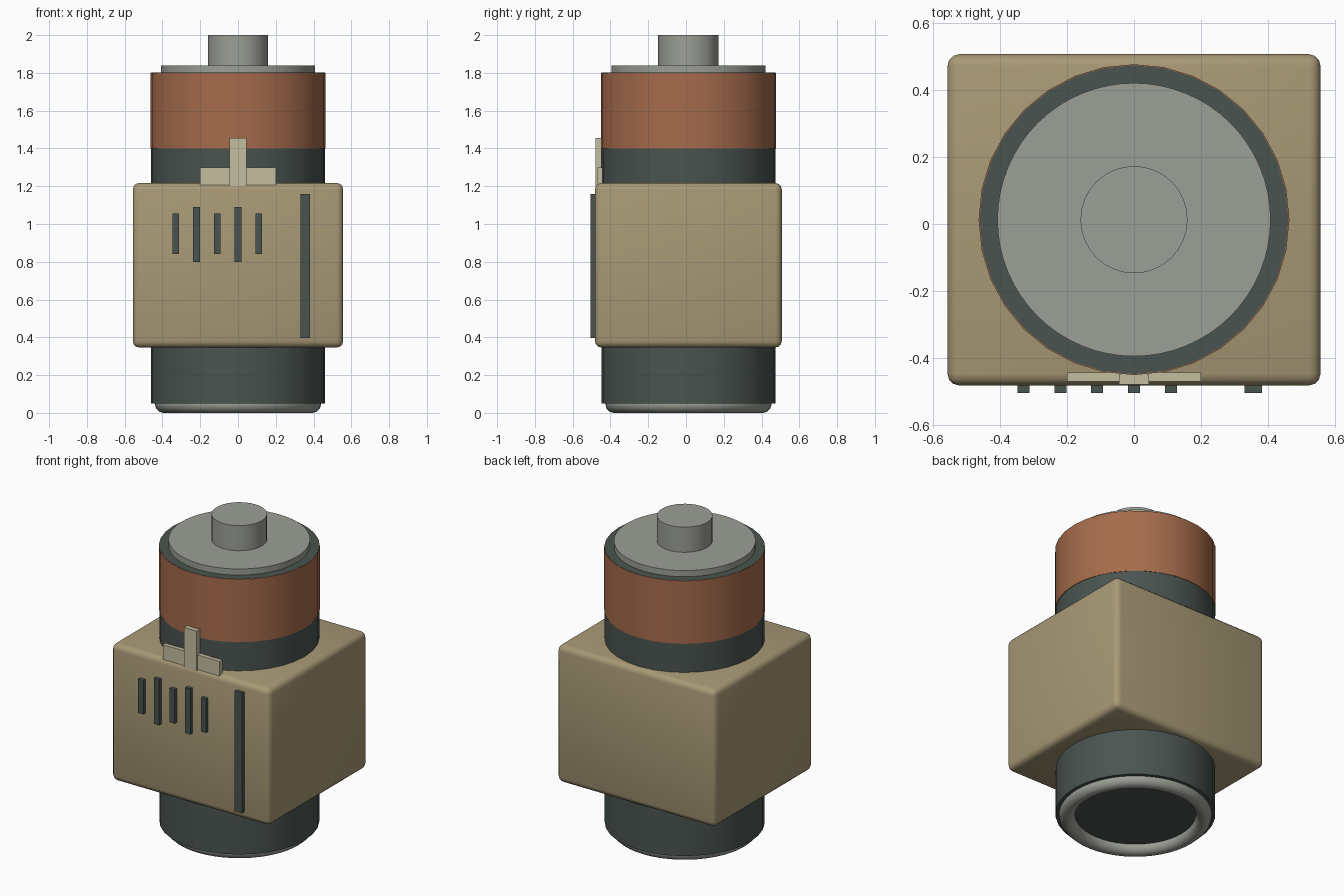
import bpy
import math

if "Cube" in bpy.data.objects:
    bpy.data.objects.remove(bpy.data.objects["Cube"])

CY = 0.013  # the cell sits slightly behind the origin


def srgb(r, g, b):
    def lin(c):
        c /= 255
        return c / 12.92 if c <= 0.04045 else ((c + 0.055) / 1.055) ** 2.4
    return (lin(r), lin(g), lin(b), 1)


def material(name, rgb):
    m = bpy.data.materials.new(name)
    m.diffuse_color = srgb(*rgb)
    m.use_nodes = True
    m.node_tree.nodes["Principled BSDF"].inputs["Base Color"].default_value = m.diffuse_color
    return m


DARK = material("dark slate", (74, 84, 80))
COPPER = material("copper", (166, 108, 76))
TAN = material("tan", (168, 153, 118))
SILVER = material("silver grey", (156, 159, 151))
CREAM = material("cream", (198, 190, 160))


def finish(name, mat, smooth=True):
    ob = bpy.context.object
    ob.name = ob.data.name = name
    ob.data.materials.append(mat)
    if smooth:
        bpy.ops.object.shade_smooth_by_angle(angle=math.radians(40))
    return ob


def cylinder(name, mat, r, z0, z1, sides):
    bpy.ops.mesh.primitive_cylinder_add(vertices=sides, radius=r, depth=z1 - z0,
                                        location=(0, CY, (z0 + z1) / 2))
    return finish(name, mat)


def box(name, mat, x, y, z, bevel=0):
    lo, hi = zip(x, y, z)
    bpy.ops.mesh.primitive_cube_add(size=1, location=[(a + b) / 2 for a, b in zip(lo, hi)])
    bpy.context.object.scale = [b - a for a, b in zip(lo, hi)]
    bpy.ops.object.transform_apply(location=False, rotation=False, scale=True)
    if bevel:
        mod = bpy.context.object.modifiers.new("rounded edges", "BEVEL")
        mod.width, mod.segments = bevel, 3
        bpy.ops.object.modifier_apply(modifier=mod.name)
    return finish(name, mat, bevel > 0)


# Cell: dark body, copper band, silver top disc and terminal
cylinder("cell_body", DARK, 0.461, 0.05, 1.801, 32)
cylinder("copper_band", COPPER, 0.464, 1.4, 1.8, 32)
cylinder("top_disc", SILVER, 0.408, 1.79, 1.84, 64)
cylinder("top_terminal", SILVER, 0.16, 1.83, 2.0, 32)

# Rounded ring under the cell
bpy.ops.mesh.primitive_torus_add(major_radius=0.394, minor_radius=0.046, major_segments=48,
                                 minor_segments=12, location=(0, CY, 0.046))
finish("bottom_ring", SILVER)

# Housing around the middle
box("housing", TAN, (-0.557, 0.557), (-0.482, 0.507), (0.346, 1.217), 0.035)

# Raised slots on the housing front, alternating short and tall
for i in range(5):
    x = -0.33 + 0.11 * i
    z = (0.80, 1.09) if i % 2 else (0.84, 1.055)
    box(f"front_slot_{i + 1}", DARK, (x - 0.018, x + 0.018), (-0.505, -0.46), z)
box("front_long_strip", DARK, (0.33, 0.382), (-0.505, -0.46), (0.397, 1.16))

# Cross-shaped tab standing on the housing
box("tab_crossbar", CREAM, (-0.2, 0.2), (-0.47, -0.443), (1.2, 1.3))
box("tab_upright", CREAM, (-0.045, 0.045), (-0.48, -0.448), (1.2, 1.455))
